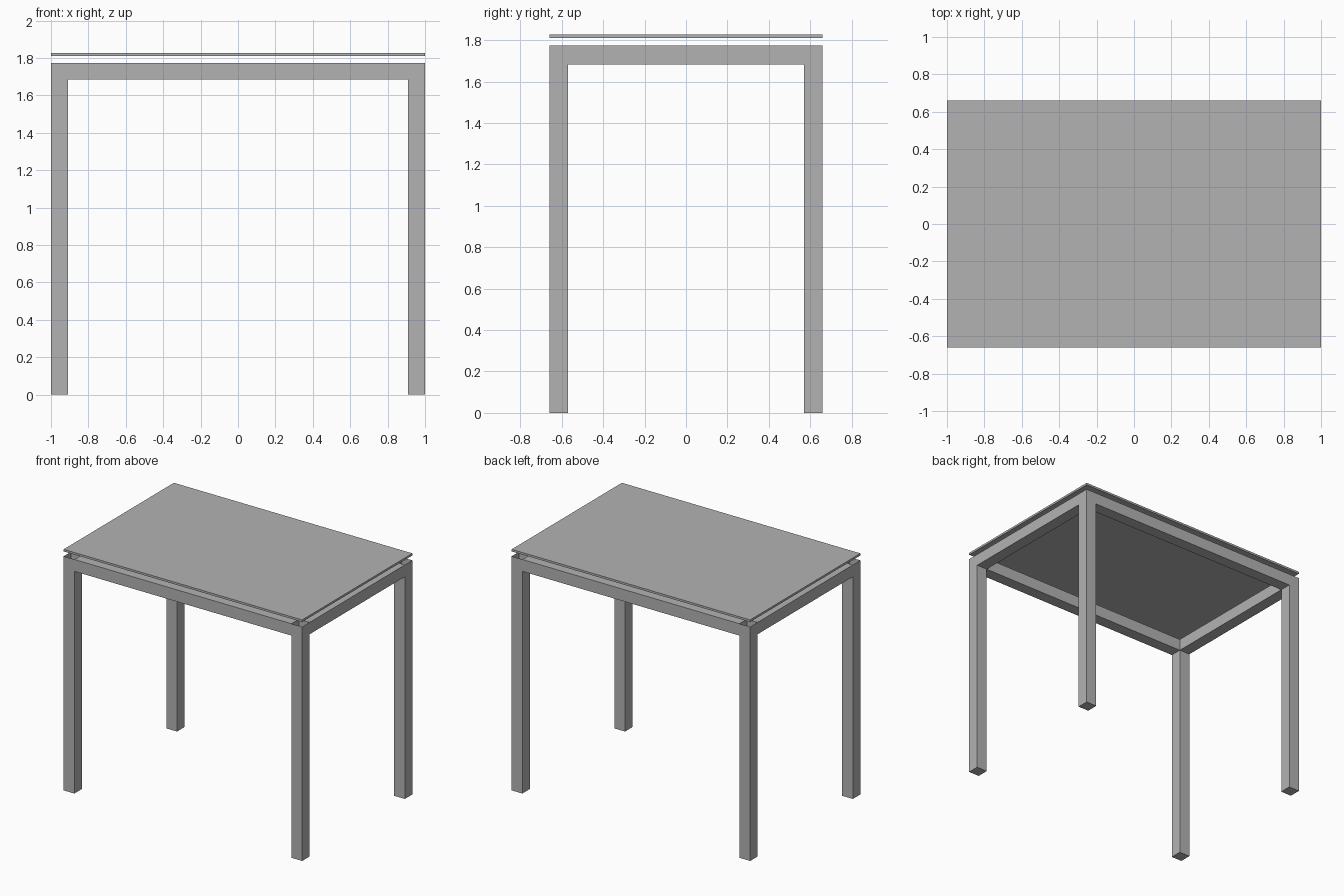
import bpy
import bmesh

cube = bpy.data.objects.get("Cube")
if cube:
    bpy.data.objects.remove(cube, do_unlink=True)

GREY = (0.45, 0.45, 0.45, 1.0)
mat = bpy.data.materials.new("plain grey")
mat.use_nodes = True
mat.diffuse_color = GREY
mat.node_tree.nodes["Principled BSDF"].inputs["Base Color"].default_value = GREY

# Overall half sizes, bar thickness and heights
HX, HY, BAR = 1.0, 0.66, 0.09
FRAME_TOP = 1.774
SLAB_BOTTOM, SLAB_TOP = 1.811, 1.827


def box(name, low, high, open_top=False):
    """Box between two corners, optionally without its top face."""
    bm = bmesh.new()
    bmesh.ops.create_cube(bm, size=1.0)
    for v in bm.verts:
        v.co = [h if c > 0 else l for c, l, h in zip(v.co, low, high)]
    bm.normal_update()
    if open_top:
        top = [f for f in bm.faces if f.normal.z > 0.5]
        bmesh.ops.delete(bm, geom=top, context="FACES_ONLY")
    mesh = bpy.data.meshes.new(name)
    bm.to_mesh(mesh)
    bm.free()
    mesh.materials.append(mat)
    obj = bpy.data.objects.new(name, mesh)
    bpy.context.collection.objects.link(obj)
    return obj


def span(side, half):
    """Range of a bar lying along the outer edge on one side."""
    return sorted((side * half, side * (half - BAR)))


# Thin top panel floating above the frame
box("table_top", (-HX, -HY, SLAB_BOTTOM), (HX, HY, SLAB_TOP))

# Hollow corner legs, open at the top
for sx, xname in ((-1, "right"), (1, "left")):
    for sy, yname in ((-1, "front"), (1, "back")):
        (x0, x1), (y0, y1) = span(sx, HX), span(sy, HY)
        box(f"{yname}_{xname}_leg", (x0, y0, 0), (x1, y1, FRAME_TOP), open_top=True)

# Long rails between the legs
for s, name in ((-1, "front_rail"), (1, "back_rail")):
    y0, y1 = span(s, HY)
    box(name, (BAR - HX, y0, FRAME_TOP - BAR), (HX - BAR, y1, FRAME_TOP))

# Short rails between the legs
for s, name in ((-1, "right_rail"), (1, "left_rail")):
    x0, x1 = span(s, HX)
    box(name, (x0, BAR - HY, FRAME_TOP - BAR), (x1, HY - BAR, FRAME_TOP))
